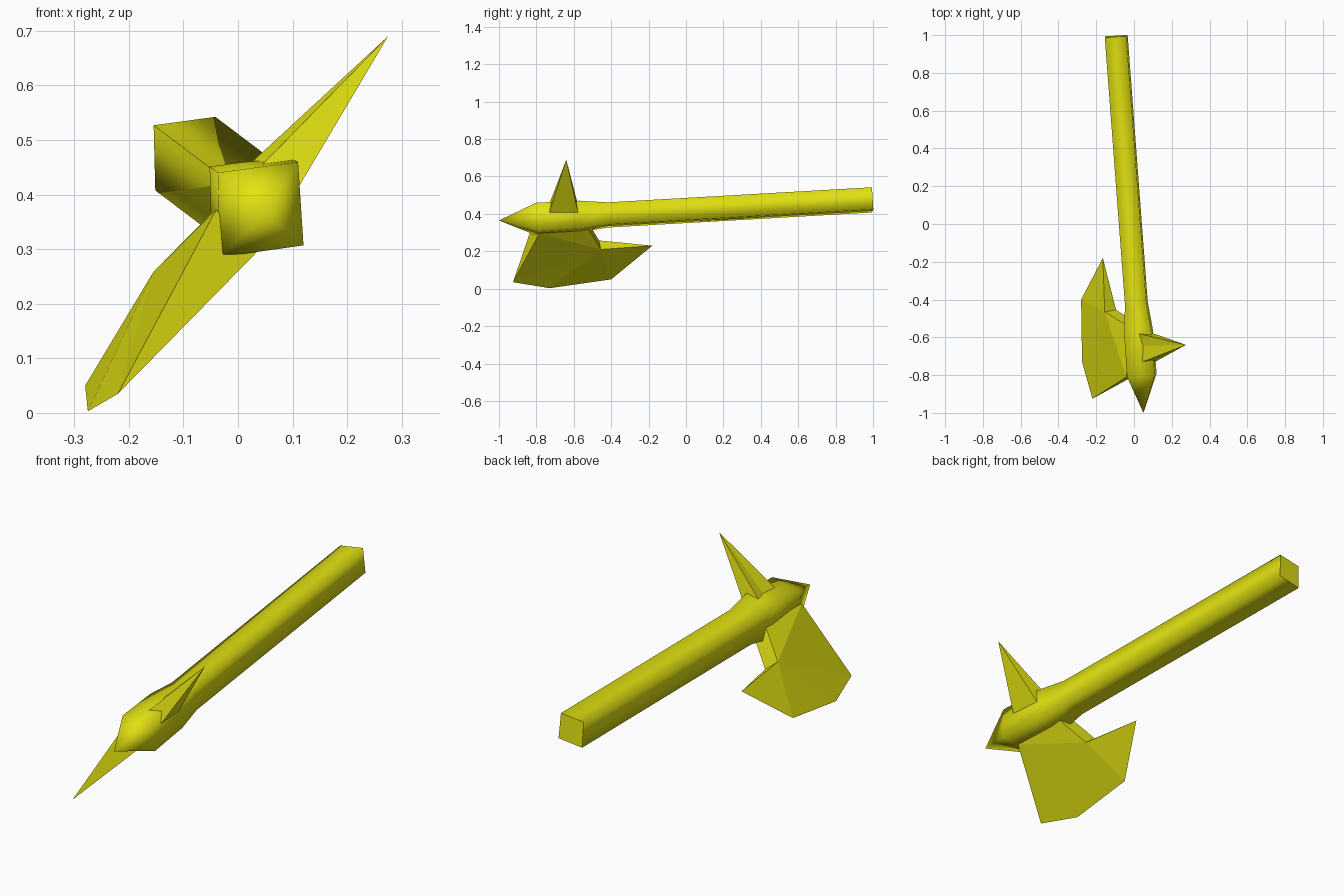
import bpy, bmesh
from mathutils import Vector

if "Cube" in bpy.data.objects:
    bpy.data.objects.remove(bpy.data.objects["Cube"])

yellow = bpy.data.materials.new("olive_yellow")
yellow.diffuse_color = (0.76, 0.76, 0.006, 1)
yellow.use_nodes = True
yellow.node_tree.nodes["Principled BSDF"].inputs["Base Color"].default_value = yellow.diffuse_color


def build(name, verts, faces, smooth=False):
    """Make one closed part from a few points."""
    bm = bmesh.new()
    vs = [bm.verts.new(v) for v in verts]
    for f in faces:
        bm.faces.new([vs[i] for i in f])
    bmesh.ops.recalc_face_normals(bm, faces=bm.faces[:])
    for f in bm.faces:
        f.smooth = smooth and len(f.verts) < 5
    mesh = bpy.data.meshes.new(name)
    bm.to_mesh(mesh)
    bm.free()
    mesh.materials.append(yellow)
    ob = bpy.data.objects.new(name, mesh)
    bpy.context.collection.objects.link(ob)
    return ob


# Handle: four-sided rings along a slightly tilted axis, flaring at the head
corners = [(-.077, .067), (.07, .087), (.08, -.066), (-.073, -.088)]
rings = [(.994, .77), (-.42, .77), (-.57, .97), (-.80, 1.0)]
verts, faces = [], []
for y, s in rings:
    cx, cz = .04 - .0754 * (y + .8), .373 + .057 * (y + .8)
    for dx, dz in corners:
        dx, dz = dx * s, dz * s
        verts.append((cx + dx, y + .075 * dx - .057 * dz, cz + dz))
for r in range(len(rings) - 1):
    for i in range(4):
        j = (i + 1) % 4
        faces.append((4 * r + i, 4 * r + j, 4 * r + 4 + j, 4 * r + 4 + i))
faces.append((0, 1, 2, 3))
# Pointed front end
last = 4 * (len(rings) - 1)
verts.append((.05, -1.0, .365))
faces += [(last + i, last + (i + 1) % 4, len(verts) - 1) for i in range(4)]
handle = build("handle", verts, faces, smooth=True)
handle.data.polygons[12].use_smooth = False  # flat butt

# Blade: wedge, wide at the handle and closing to a sharp edge
blade = [
    (-.04, -.81, .372), (-.04, -.535, .375), (-.155, -.465, .258),  # upper side
    (.035, -.785, .295), (.025, -.53, .335), (-.095, -.455, .21),   # lower side
    (-.165, -.18, .23), (-.28, -.40, .05), (-.275, -.73, .003), (-.22, -.925, .035),
]
blade_faces = [(0, 1, 2), (0, 2, 9), (2, 8, 9), (2, 7, 8), (2, 6, 7),
               (3, 5, 4), (3, 9, 5), (5, 9, 8), (5, 8, 7), (5, 7, 6),
               (0, 9, 3), (1, 4, 5, 2), (2, 5, 6), (0, 3, 4, 1)]
build("blade", blade, blade_faces)

# Back spike: pyramid whose base sinks into the handle
tip = Vector((.275, -.64, .69))
base = [(.015, -.578, .45), (.042, -.645, .455), (.045, -.73, .455),
        (.11, -.73, .412), (.09, -.575, .40)]
spike = [tip + (Vector(p) - tip) * 1.08 for p in base] + [tip]
build("spike", spike, [(i, (i + 1) % 5, 5) for i in range(5)] + [(0, 1, 2, 3, 4)])
